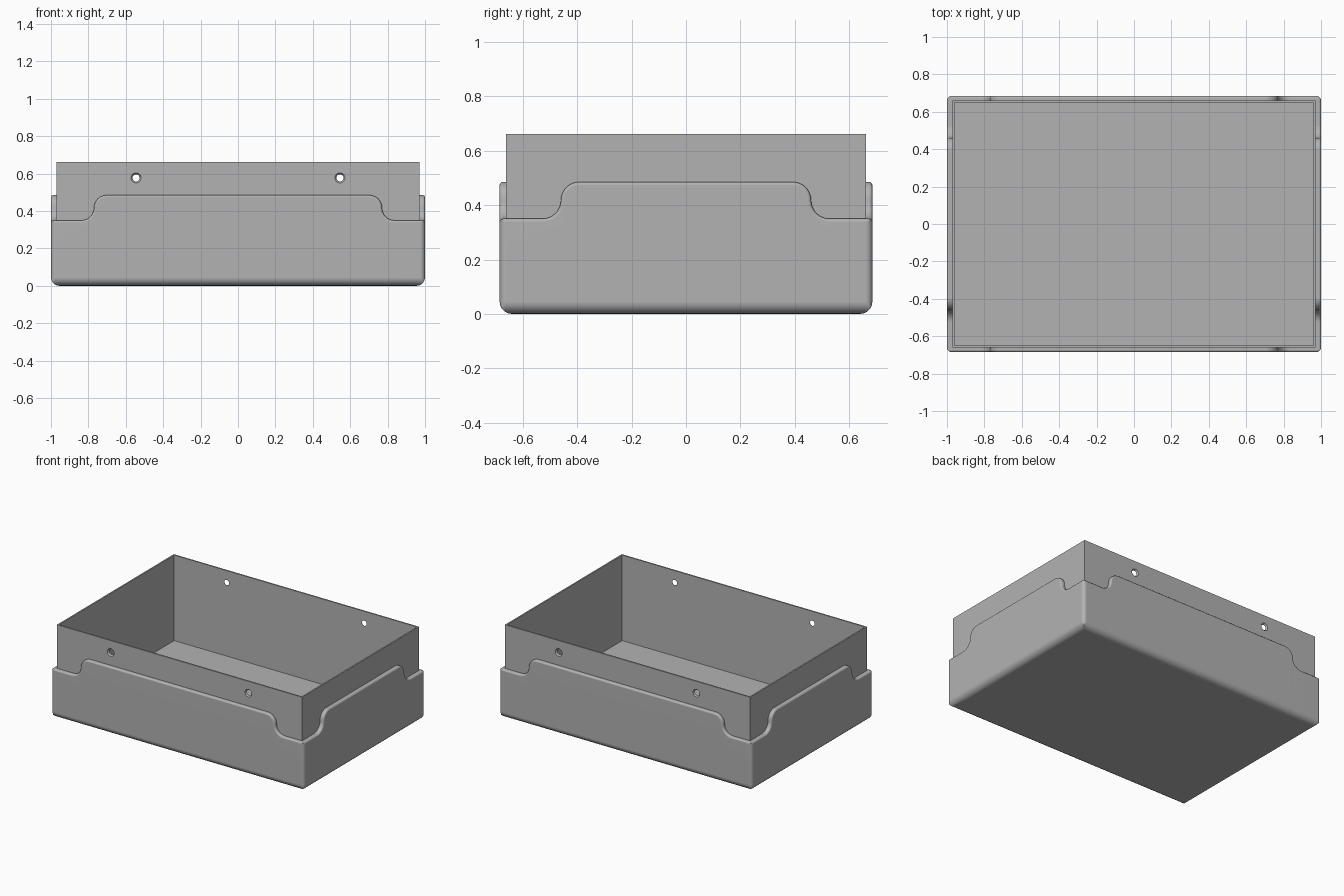
import bpy, bmesh
from math import sin, cos, pi
from mathutils import Vector

cube = bpy.data.objects.get("Cube")
if cube:
    bpy.data.objects.remove(cube, do_unlink=True)

grey = bpy.data.materials.new("plain grey")
grey.use_nodes = True
colour = (0.45, 0.45, 0.45, 1)
grey.diffuse_color = colour
grey.node_tree.nodes["Principled BSDF"].inputs["Base Color"].default_value = colour

HALF_X, HALF_Y = 1.0, 0.685
WALL = 0.032            # tray wall, slightly into the liner
LOW, HIGH = 0.35, 0.485  # rim heights at corners and mid-sides
BASE_R, RIM_R, CORNER_R = 0.045, 0.012, 0.025


def make_object(name, bm):
    mesh = bpy.data.meshes.new(name)
    bm.to_mesh(mesh)
    bm.free()
    obj = bpy.data.objects.new(name, mesh)
    bpy.context.collection.objects.link(obj)
    mesh.materials.append(grey)
    return obj


def smooth(obj):
    bpy.ops.object.select_all(action="DESELECT")
    obj.select_set(True)
    bpy.context.view_layer.objects.active = obj
    bpy.ops.object.shade_smooth_by_angle(angle=pi / 6)


def rim_outline(step):
    """Half a side of the rim: (distance, height, normal along, normal up)."""
    r, mid, n = (HIGH - LOW) / 2, (HIGH + LOW) / 2, 8
    pts = [(0, HIGH, 0, 1)]
    for i in range(n + 1):
        a = pi / 2 * (1 - i / n)
        pts.append((step - r + r * cos(a), mid + r * sin(a), cos(a), sin(a)))
    for i in range(n + 1):
        a = pi + pi / 2 * i / n
        pts.append((step + r + r * cos(a), mid + r * sin(a), -cos(a), -sin(a)))
    return pts


# Outer tray: one quarter lofted along its wavy rim, then mirrored
path = [(Vector((s, -HALF_Y, z)), Vector((ns, 0, nz)))
        for s, z, ns, nz in rim_outline(0.77)]
for i in range(7):
    a = pi / 2 * (i / 6 - 1)
    path.append((Vector((HALF_X - CORNER_R + CORNER_R * cos(a),
                         -HALF_Y + CORNER_R + CORNER_R * sin(a), LOW)),
                 Vector((0, 0, 1))))
path += [(Vector((HALF_X, -s, z)), Vector((0, -ns, nz)))
         for s, z, ns, nz in reversed(rim_outline(0.46))]


def inset(p, depth):
    return Vector((min(p.x, HALF_X - depth), max(p.y, depth - HALF_Y), p.z))


bm = bmesh.new()
columns = []
SEG = 5
for p, normal in path:
    column = []
    foot = p - normal * RIM_R
    for k in range(SEG + 1):
        a = pi / 2 * k / SEG
        low = Vector((foot.x, foot.y, BASE_R * (1 - cos(a))))
        column.append(inset(low, BASE_R * (1 - sin(a))))
    for k in range(SEG + 1):
        a = pi / 2 * k / SEG
        column.append(inset(p - normal * RIM_R * (1 - sin(a)), RIM_R * (1 - cos(a))))
    column.append(inset(p, WALL))
    columns.append([bm.verts.new(v) for v in column])
for left, right in zip(columns, columns[1:]):
    for k in range(len(left) - 1):
        bm.faces.new((left[k], right[k], right[k + 1], left[k + 1]))
bm.faces.new([bm.verts.new((0, 0, 0))] + [c[0] for c in reversed(columns)])
bmesh.ops.remove_doubles(bm, verts=bm.verts, dist=0.0001)
tray = make_object("outer_tray", bm)
mirror = tray.modifiers.new("Mirror", "MIRROR")
mirror.use_axis = (True, True, False)
smooth(tray)
tray.modifiers.new("Weighted normals", "WEIGHTED_NORMAL").keep_sharp = True

# Inner liner: thin open box standing above the tray
TOP, BOTTOM, FLOOR = 0.662, 0.02, 0.05
bm = bmesh.new()
bmesh.ops.create_cube(bm, size=1)
bmesh.ops.scale(bm, vec=(1.942, 1.322, TOP - BOTTOM), verts=bm.verts)
bmesh.ops.translate(bm, vec=(0, 0, (TOP + BOTTOM) / 2), verts=bm.verts)
top = max(bm.faces, key=lambda f: f.calc_center_median().z)
bmesh.ops.inset_region(bm, faces=[top], thickness=0.015)
pocket = bmesh.ops.extrude_discrete_faces(bm, faces=[top])["faces"][0]
bmesh.ops.translate(bm, vec=(0, 0, FLOOR - TOP), verts=pocket.verts)
bmesh.ops.recalc_face_normals(bm, faces=bm.faces)
liner = make_object("inner_liner", bm)

# Countersunk holes through the front and back walls
half = [(0.68, 0.027), (0.661, 0.027), (0.651, 0.019)]
profile = [(-y, r) for y, r in half] + half[::-1]
SIDES = 24
bm = bmesh.new()
for x in (-0.545, 0.545):
    rings = []
    for y, r in profile:
        rings.append([bm.verts.new((x + r * cos(2 * pi * i / SIDES), y,
                                    0.577 + r * sin(2 * pi * i / SIDES)))
                      for i in range(SIDES)])
    for a, b in zip(rings, rings[1:]):
        for i in range(SIDES):
            j = (i + 1) % SIDES
            bm.faces.new((a[i], a[j], b[j], b[i]))
    bm.faces.new(rings[0])
    bm.faces.new(rings[-1])
bmesh.ops.recalc_face_normals(bm, faces=bm.faces)
cutter = make_object("hole_cutter", bm)
cutter.hide_render = True
cutter.hide_viewport = True
cutter.display_type = "WIRE"
cut = liner.modifiers.new("Holes", "BOOLEAN")
cut.operation = "DIFFERENCE"
cut.solver = "EXACT"
cut.object = cutter
